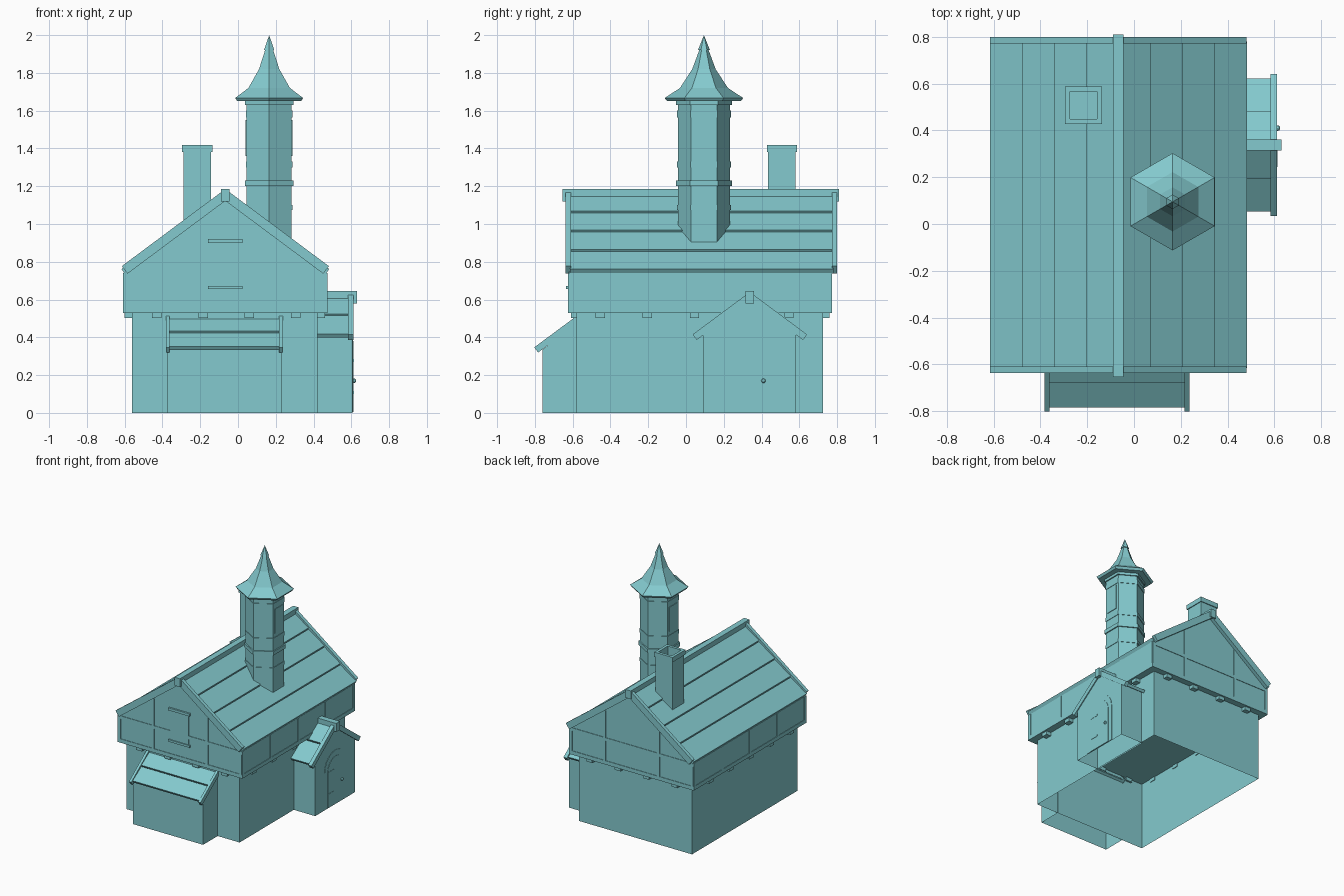
import bpy, bmesh, math
from mathutils import Vector

if "Cube" in bpy.data.objects:
    bpy.data.objects.remove(bpy.data.objects["Cube"], do_unlink=True)

mat = bpy.data.materials.new("teal")
mat.use_nodes = True
TEAL = (0.23, 0.59, 0.62, 1)
mat.diffuse_color = TEAL
mat.node_tree.nodes["Principled BSDF"].inputs["Base Color"].default_value = TEAL


def finish(name, bm):
    bmesh.ops.recalc_face_normals(bm, faces=bm.faces)
    me = bpy.data.meshes.new(name)
    bm.to_mesh(me)
    bm.free()
    me.materials.append(mat)
    ob = bpy.data.objects.new(name, me)
    bpy.context.collection.objects.link(ob)
    return ob


def prism(name, axis, a, b, pts, open_base=False):
    """Extrude a 2D outline along an axis from a to b."""
    place = {"x": lambda u, v, w: (w, u, v),
             "y": lambda u, v, w: (u, w, v),
             "z": lambda u, v, w: (u, v, w)}[axis]
    bm = bmesh.new()
    lo = [bm.verts.new(place(u, v, a)) for u, v in pts]
    hi = [bm.verts.new(place(u, v, b)) for u, v in pts]
    bm.faces.new(lo)
    bm.faces.new(hi)
    n = len(pts)
    for i in range(n):
        j = (i + 1) % n
        bm.faces.new((lo[i], lo[j], hi[j], hi[i]))
    bmesh.ops.recalc_face_normals(bm, faces=bm.faces)
    if open_base:
        under = [f for f in bm.faces if all(v.co.z < 0.001 for v in f.verts)]
        bmesh.ops.delete(bm, geom=under, context="FACES")
    return finish(name, bm)


def box(name, x0, x1, y0, y1, z0, z1, open_base=False):
    return prism(name, "z", z0, z1, [(x0, y0), (x1, y0), (x1, y1), (x0, y1)], open_base)


def slab(name, axis, a, b, top, low, thick):
    """Sloping board whose upper surface runs from top to low."""
    p, q = Vector(top), Vector(low)
    d = (q - p).normalized()
    n = Vector((-d.y, d.x))
    n = -n if n.y > 0 else n
    return prism(name, axis, a, b, [p, q, q + n * thick, p + n * thick])


def courses(name, axis, a, b, top, low, rows, thick=0.022, lap=0.01):
    """Overlapping rows of roof boards."""
    p, q = Vector(top), Vector(low)
    for i in range(rows):
        s = p.lerp(q, i / rows)
        e = p.lerp(q, (i + 1) / rows)
        slab(f"{name}_{i + 1}", axis, a, b, (s.x, s.y - lap), e, thick)


def lathe(name, cx, cy, rings, sides=6):
    """Stack of polygon rings (radius, height), with a corner towards y."""
    bm = bmesh.new()
    loops = []
    for r, z in rings:
        loops.append([bm.verts.new((cx + r * math.sin(math.tau * k / sides),
                                    cy + r * math.cos(math.tau * k / sides), z))
                      for k in range(sides)])
    for l0, l1 in zip(loops, loops[1:]):
        for k in range(sides):
            j = (k + 1) % sides
            bm.faces.new((l0[k], l0[j], l1[j], l1[k]))
    bm.faces.new(loops[0])
    bm.faces.new(loops[-1])
    bmesh.ops.remove_doubles(bm, verts=bm.verts, dist=0.0002)
    return finish(name, bm)


# House body: lower storey and jettied upper storey with gables
CX = -0.067
box("lower_storey", -0.56, 0.42, -0.58, 0.725, 0, 0.53, True)
prism("upper_storey", "y", -0.62, 0.77,
      [(-0.605, 0.53), (0.47, 0.53), (0.47, 0.74), (CX, 1.14), (-0.605, 0.74)])

# Main roof with gable boards and ridge beam
for s, side in ((1, "left"), (-1, "right")):
    ridge, eave = (CX, 1.172), (CX + s * 0.55, 0.762)
    courses(f"roof_{side}", "y", -0.615, 0.78, ridge, eave, 4, 0.03)
    for tag, y in (("front", -0.637), ("back", 0.772)):
        slab(f"{tag}_gable_board_{side}", "y", y, y + 0.028,
             (CX, 1.185), (CX + s * 0.548, 0.777), 0.05)
box("ridge_beam", CX - 0.023, CX + 0.023, -0.655, 0.81, 1.12, 1.185)

# Joist ends under the jetty
for i in range(4):
    x = -0.43 + 0.245 * i
    for tag, y in (("front", -0.61), ("back", 0.715)):
        box(f"{tag}_joist_{i + 1}", x - 0.025, x + 0.025, y, y + 0.045, 0.503, 0.54)
for i in range(5):
    y = -0.455 + 0.25 * i
    for tag, x in (("left", 0.415), ("right", -0.6)):
        box(f"{tag}_joist_{i + 1}", x, x + 0.045, y - 0.025, y + 0.025, 0.503, 0.54)

# Thin timber framing on the upper storey
for tag, y in (("front", -0.624), ("back", 0.766)):
    y1 = y + 0.008
    box(f"{tag}_sill_timber", -0.605, 0.47, y, y1, 0.53, 0.56)
    box(f"{tag}_middle_timber", -0.605, 0.47, y, y1, 0.715, 0.74)
    for i, (x, top) in enumerate(((-0.592, 0.73), (-0.3, 0.95), (0.165, 0.95), (0.457, 0.73))):
        box(f"{tag}_post_{i + 1}", x - 0.012, x + 0.012, y, y1, 0.53, top)
for tag, x in (("left", 0.466), ("right", -0.609)):
    box(f"{tag}_sill_timber", x, x + 0.008, -0.62, 0.77, 0.53, 0.56)
    for i in range(5):
        y = -0.607 + 0.341 * i
        box(f"{tag}_post_{i + 1}", x, x + 0.008, y - 0.012, y + 0.012, 0.53, 0.74)

# Loft hatch in the front gable
box("loft_hatch", -0.145, 0.01, -0.626, -0.618, 0.67, 0.9)
box("hatch_lintel", -0.16, 0.025, -0.634, -0.618, 0.9, 0.92)
box("hatch_sill", -0.16, 0.025, -0.634, -0.618, 0.655, 0.672)

# Front lean-to
prism("lean_to_body", "x", -0.375, 0.23,
      [(-0.76, 0), (-0.76, 0.335), (-0.575, 0.48), (-0.575, 0)], True)
courses("lean_to_roof", "x", -0.372, 0.225, (-0.57, 0.513), (-0.785, 0.352), 2)
for tag, x in (("right", -0.382), ("left", 0.217)):
    slab(f"lean_to_board_{tag}", "x", x, x + 0.02, (-0.57, 0.52), (-0.803, 0.347), 0.034)

# Side porch
PY = 0.338
prism("porch_body", "x", 0.41, 0.605,
      [(0.09, 0), (0.582, 0), (0.582, 0.42), (PY, 0.605), (0.09, 0.42)], True)
for s, side in ((1, "back"), (-1, "front")):
    courses(f"porch_roof_{side}", "x", 0.41, 0.59, (PY, 0.632), (PY + s * 0.285, 0.417), 2)
    slab(f"porch_board_{side}", "x", 0.583, 0.612, (PY, 0.64), (PY + s * 0.303, 0.415), 0.036)
box("porch_ridge_beam", 0.41, 0.63, PY - 0.023, PY + 0.023, 0.58, 0.645)


# Arched porch door
def arch(half, spring):
    curve = [(PY + half * math.cos(t * math.pi / 10), spring + half * math.sin(t * math.pi / 10))
             for t in range(11)]
    return [(PY + half, 0.005)] + curve + [(PY - half, 0.005)]


prism("door_surround", "x", 0.6, 0.608, arch(0.135, 0.29))
prism("door", "x", 0.602, 0.611, arch(0.1, 0.28))
for i, z in enumerate((0.1, 0.27)):
    box(f"door_hinge_{i + 1}", 0.605, 0.613, PY - 0.095, PY - 0.02, z, z + 0.015)
bm = bmesh.new()
bmesh.ops.create_icosphere(bm, subdivisions=2, radius=0.012)
bmesh.ops.translate(bm, verts=bm.verts, vec=(0.614, 0.41, 0.17))
finish("door_knob", bm)

# Square chimney with a hollow rim
bm = bmesh.new()
loops = []
for h, z in ((0.073, 0.9), (0.073, 1.38), (0.08, 1.38), (0.08, 1.417), (0.058, 1.417), (0.058, 1.2)):
    loops.append([bm.verts.new((-0.216 + h * u, 0.508 + h * v, z))
                  for u, v in ((-1, -1), (1, -1), (1, 1), (-1, 1))])
for l0, l1 in zip(loops, loops[1:]):
    for k in range(4):
        j = (k + 1) % 4
        bm.faces.new((l0[k], l0[j], l1[j], l1[k]))
bm.faces.new(loops[0])
bm.faces.new(loops[-1])
finish("chimney", bm)

# Six-sided turret with bands, window panels and a flared spire
TX, TY = 0.165, 0.095
lathe("turret_shaft", TX, TY, [(0.138, 0.85), (0.138, 1.66)])
for i, (z, h, r) in enumerate(((1.075, 0.025, 0.142), (1.2, 0.03, 0.148), (1.3, 0.03, 0.142),
                               (1.565, 0.035, 0.142), (1.63, 0.03, 0.148))):
    lathe(f"turret_band_{i + 1}", TX, TY, [(r, z), (r, z + h)])
for tag, x in (("left", TX + 0.118), ("right", TX - 0.124)):
    box(f"turret_window_{tag}", x, x + 0.006, TY - 0.05, TY + 0.05, 1.36, 1.55)
lathe("spire", TX, TY, [(0.14, 1.65), (0.195, 1.65), (0.208, 1.667), (0.127, 1.72), (0.062, 1.82),
                        (0.025, 1.92), (0.031, 1.922), (0.0, 2.0)])
